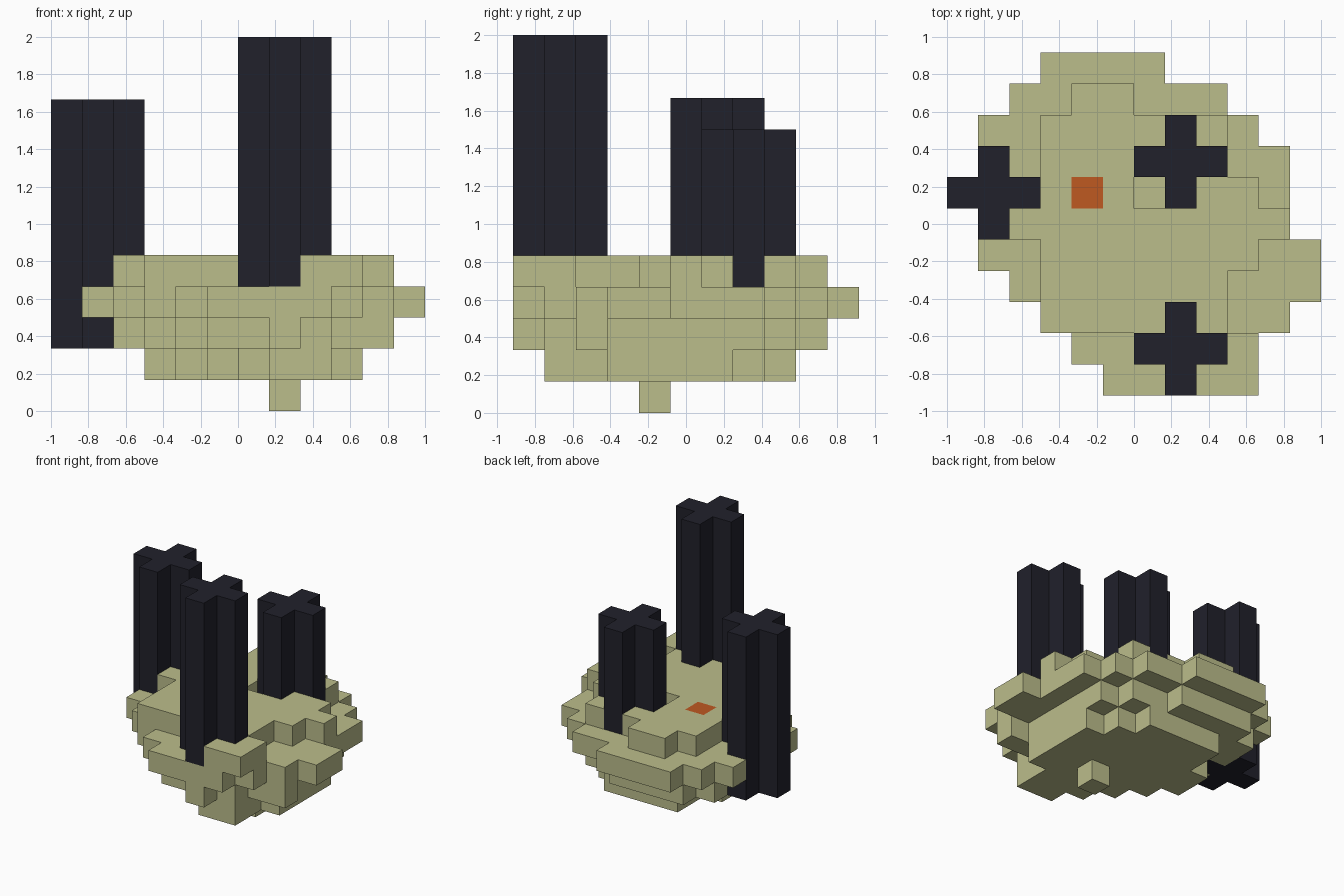
import bpy
import bmesh
from mathutils import Vector

UNIT = 1 / 6
ORIGIN = Vector((-1, -5.5 * UNIT, 0))

default_cube = bpy.data.objects.get("Cube")
if default_cube:
    bpy.data.objects.remove(default_cube, do_unlink=True)


def make_material(name, color):
    material = bpy.data.materials.new(name)
    material.use_nodes = True
    material.diffuse_color = color
    material.node_tree.nodes["Principled BSDF"].inputs["Base Color"].default_value = color
    return material


sand = make_material("sand", (0.5, 0.51, 0.26, 1))
charcoal = make_material("charcoal", (0.015, 0.015, 0.024, 1))
orange = make_material("orange", (0.52, 0.1, 0.015, 1))

AXES = [Vector(v) for v in ((1, 0, 0), (0, 1, 0), (0, 0, 1))]


def build_blocks(name, cells, materials, accent=None):
    """Build the outer skin of a set of grid cells; accent is a cell with a coloured top."""
    bm = bmesh.new()
    for cell in sorted(cells):
        for axis in range(3):
            for sign in (-1, 1):
                neighbour = list(cell)
                neighbour[axis] += sign
                if tuple(neighbour) in cells:
                    continue
                u, v = AXES[(axis + 1) % 3], AXES[(axis + 2) % 3]
                base = Vector(cell) + (AXES[axis] if sign > 0 else Vector())
                corners = [base, base + u, base + u + v, base + v]
                if sign < 0:
                    corners.reverse()
                face = bm.faces.new([bm.verts.new(ORIGIN + c * UNIT) for c in corners])
                if cell == accent and axis == 2 and sign > 0:
                    face.material_index = 1
    bmesh.ops.remove_doubles(bm, verts=bm.verts[:], dist=UNIT / 100)
    mesh = bpy.data.meshes.new(name)
    bm.to_mesh(mesh)
    bm.free()
    for material in materials:
        mesh.materials.append(material)
    obj = bpy.data.objects.new(name, mesh)
    bpy.context.collection.objects.link(obj)
    return obj


def layer(level, first_row, spans):
    """Fill one level of cells, one (first, last) span per row from front to back."""
    return {(x, first_row + n, level)
            for n, (start, end) in enumerate(spans) for x in range(start, end + 1)}


def pillar_cells(x, y, bottom, top):
    """Plus-shaped column of cells."""
    plan = [(0, 0), (1, 0), (-1, 0), (0, 1), (0, -1)]
    return {(x + dx, y + dy, z) for dx, dy in plan for z in range(bottom, top)}


# Cross pillars
pillars = {
    "front_pillar": pillar_cells(7, 1, 4, 12),
    "back_pillar": pillar_cells(7, 7, 4, 9),
    "right_pillar": pillar_cells(1, 6, 2, 10),
}
for name, cells in pillars.items():
    build_blocks(name, cells, [charcoal])

# Stepped island, from the lowest tip to the plateau
island = {(7, 4, 0)}
island |= layer(1, 1, [(7, 8), (6, 8), (5, 9), (4, 9), (3, 9), (3, 9), (4, 8), (4, 7)])
island |= layer(2, 0, [(7, 7), (5, 8), (4, 10), (3, 9), (2, 9), (1, 9), (2, 9),
                       (2, 9), (2, 8), (3, 6)])
island |= layer(3, 0, [(5, 8), (4, 9), (3, 10), (2, 11), (1, 11), (1, 10), (1, 10),
                       (1, 10), (1, 9), (2, 8), (3, 6)])
island |= layer(4, 0, [(8, 9), (9, 9), (3, 8), (3, 8), (3, 9), (2, 10), (3, 9),
                       (3, 8), (3, 8), (4, 5)])

# Small pit beside the back pillar, and room for the pillars
island.discard((6, 6, 4))
for cells in pillars.values():
    island -= cells
build_blocks("island", island, [sand, orange], accent=(4, 6, 4))
